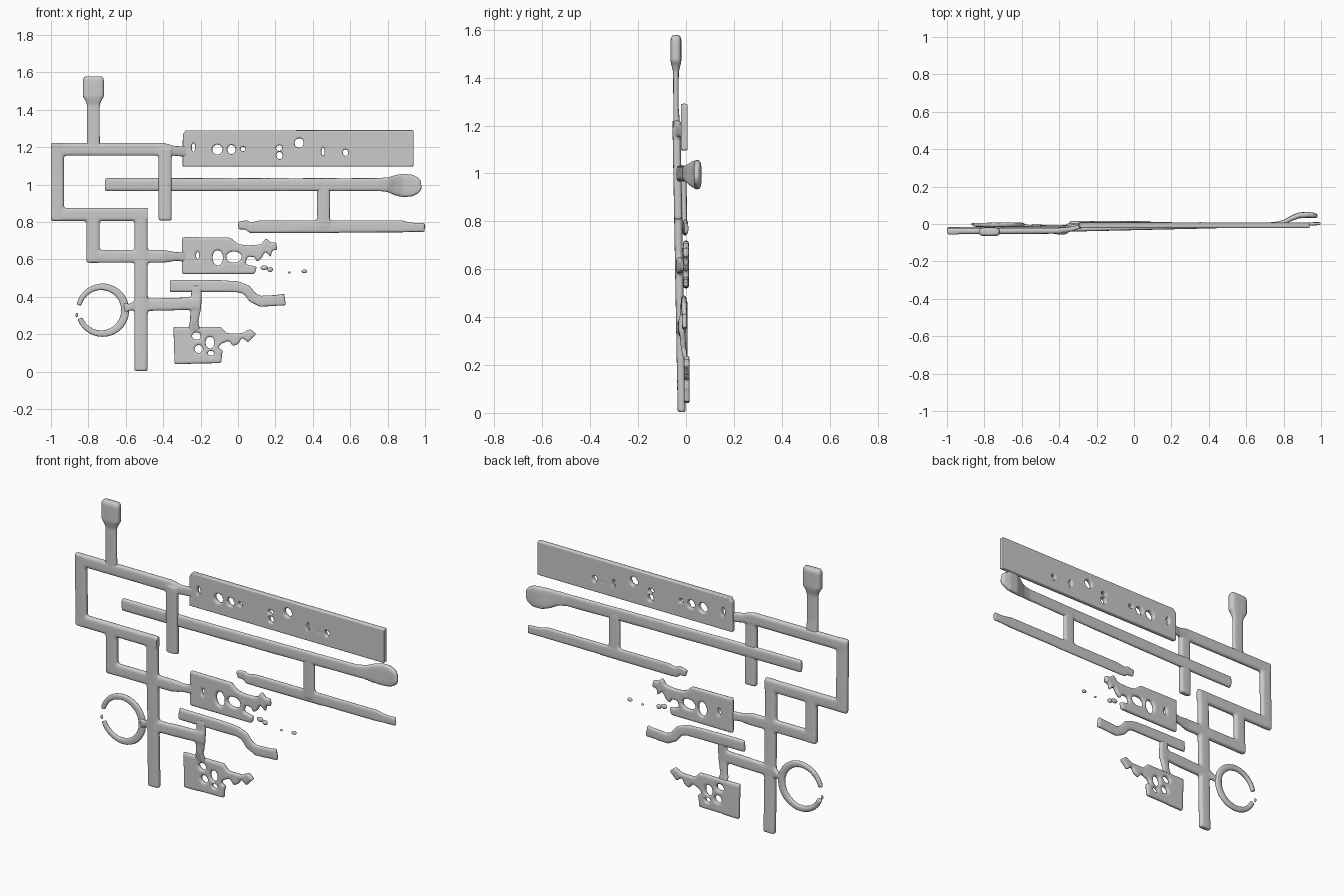
import bpy, bmesh, math
from mathutils import Vector


def soften(ob, voxel=0.007):
    # fuse overlapping pieces and round every edge
    weld = ob.modifiers.new("weld", 'WELD')
    weld.merge_threshold = 0.0002
    re = ob.modifiers.new("fuse", 'REMESH')
    re.mode = 'VOXEL'
    re.voxel_size = voxel
    re.use_smooth_shade = True
    sm = ob.modifiers.new("soften", 'SMOOTH')
    sm.factor = 0.5
    sm.iterations = 3


def loft(bm, stations, n=16, power=0.5):
    # stations: (x, y, z, width in the xz plane, thickness in y)
    pts = [Vector(s[:3]) for s in stations]
    rings = []
    for i, s in enumerate(stations):
        t = pts[min(i + 1, len(pts) - 1)] - pts[max(i - 1, 0)]
        side = Vector((-t.z, 0, t.x)).normalized()
        ring = []
        for k in range(n):
            a = 2 * math.pi * (k + 0.5) / n
            c, d = math.cos(a), math.sin(a)
            u = math.copysign(abs(c) ** power, c) * s[3] / 2
            v = math.copysign(abs(d) ** power, d) * s[4] / 2
            ring.append(bm.verts.new(pts[i] + side * u + Vector((0, v, 0))))
        rings.append(ring)
    for a, b in zip(rings, rings[1:]):
        for k in range(n):
            bm.faces.new((a[k], a[(k + 1) % n], b[(k + 1) % n], b[k]))
    bm.faces.new(rings[0][::-1])
    bm.faces.new(rings[-1])


def bars(name, paths):
    bm = bmesh.new()
    for p in paths:
        loft(bm, p)
    bmesh.ops.recalc_face_normals(bm, faces=bm.faces)
    me = bpy.data.meshes.new(name)
    bm.to_mesh(me)
    bm.free()
    ob = bpy.data.objects.new(name, me)
    bpy.context.collection.objects.link(ob)
    soften(ob)
    return ob


def plate(name, outline, holes, y, thick):
    # flat plate in the xz plane; holes are (x, z, radius x, radius z)
    cu = bpy.data.curves.new(name, 'CURVE')
    cu.dimensions = '2D'
    cu.fill_mode = 'BOTH'
    cu.extrude = thick / 2
    loops = [outline]
    for hx, hz, rx, rz in holes:
        loops.append([(hx + rx * math.cos(k * math.pi / 8), hz + rz * math.sin(k * math.pi / 8))
                      for k in range(16)])
    for lp in loops:
        sp = cu.splines.new('POLY')
        sp.points.add(len(lp) - 1)
        for p, (x, z) in zip(sp.points, lp):
            p.co = (x, z, 0, 1)
        sp.use_cyclic_u = True
    ob = bpy.data.objects.new(name, cu)
    bpy.context.collection.objects.link(ob)
    ob.rotation_euler = (math.pi / 2, 0, 0)
    ob.location.y = y
    bpy.ops.object.select_all(action='DESELECT')
    ob.select_set(True)
    bpy.context.view_layer.objects.active = ob
    bpy.ops.object.convert(target='MESH')
    soften(bpy.context.view_layer.objects.active)


def fy(x, z):
    # slight lean of the frame plane
    return -0.018 - 0.018 * z


def bar(x0, z0, x1, z1, w=0.071, t=0.034):
    return [(x0, fy(x0, z0), z0, w, t), (x1, fy(x1, z1), z1, w, t)]


# stepped frame with branches leading to the plates
bars("frame", [
    [(-1, -0.038, 1.189, 0.07, 0.034), (-0.40, -0.036, 1.189, 0.07, 0.032),
     (-0.34, -0.028, 1.18, 0.052, 0.026), (-0.27, -0.010, 1.175, 0.06, 0.018)],
    bar(-0.966, 0.808, -0.966, 1.222),
    bar(-1, 0.84, -0.483, 0.84),
    bar(-0.390, 0.808, -0.390, 1.19),
    bar(-0.518, 0.003, -0.518, 0.874),
    bar(-0.775, 0.583, -0.775, 0.84),
    [(-0.81, -0.029, 0.616, 0.07, 0.034), (-0.40, -0.026, 0.616, 0.07, 0.03),
     (-0.33, -0.014, 0.615, 0.047, 0.022), (-0.28, -0.003, 0.615, 0.06, 0.018)],
    [(-0.61, -0.008, 0.34, 0.06, 0.02), (-0.575, -0.014, 0.345, 0.035, 0.022),
     (-0.54, -0.022, 0.355, 0.066, 0.03), (-0.2, -0.018, 0.365, 0.068, 0.028)],
    [(-0.222, -0.012, 0.46, 0.056, 0.024), (-0.225, -0.016, 0.34, 0.058, 0.024),
     (-0.235, -0.010, 0.27, 0.046, 0.022), (-0.235, 0.0, 0.215, 0.07, 0.018)],
])

# upright stem with thick square tip
bars("stem", [[
    (-0.773, -0.038, 1.18, 0.07, 0.03), (-0.773, -0.042, 1.28, 0.07, 0.022),
    (-0.773, -0.042, 1.425, 0.07, 0.024), (-0.773, -0.042, 1.452, 0.088, 0.038),
    (-0.773, -0.042, 1.47, 0.114, 0.046), (-0.773, -0.042, 1.56, 0.114, 0.046),
    (-0.773, -0.042, 1.578, 0.1, 0.034)]])

# long lever with raised spoon end
bars("lever", [[
    (-0.712, -0.03, 1.0, 0.07, 0.026), (-0.3, -0.027, 1.0, 0.07, 0.026),
    (0.4, -0.012, 1.0, 0.07, 0.024), (0.75, -0.002, 1.0, 0.07, 0.024),
    (0.80, 0.008, 0.999, 0.08, 0.026), (0.84, 0.030, 0.997, 0.11, 0.03),
    (0.88, 0.046, 0.995, 0.126, 0.032), (0.93, 0.049, 0.995, 0.12, 0.032),
    (0.965, 0.046, 0.997, 0.085, 0.028), (0.98, 0.044, 0.998, 0.045, 0.02)]])

# lower rail and the link that joins it to the lever
bars("lower_rail", [
    [(0.0, -0.006, 0.78, 0.045, 0.018), (0.045, -0.006, 0.785, 0.052, 0.02),
     (0.06, -0.006, 0.77, 0.057, 0.02), (0.11, -0.005, 0.774, 0.068, 0.02),
     (0.88, -0.002, 0.776, 0.066, 0.02), (0.92, 0, 0.772, 0.054, 0.018),
     (1.0, 0.002, 0.77, 0.05, 0.016)],
    [(0.457, -0.006, 0.77, 0.07, 0.022), (0.457, -0.010, 1.0, 0.07, 0.024)]])

# bent hook
bars("hook", [[
    (-0.364, -0.010, 0.458, 0.066, 0.024), (-0.1, -0.010, 0.457, 0.066, 0.024),
    (0.0, -0.008, 0.453, 0.06, 0.022), (0.045, -0.008, 0.438, 0.056, 0.022),
    (0.08, -0.006, 0.395, 0.056, 0.022), (0.12, -0.006, 0.376, 0.06, 0.022),
    (0.20, -0.006, 0.380, 0.06, 0.022), (0.252, -0.006, 0.385, 0.064, 0.022)]])

# open ring, thinner towards the gap
ring = []
for i in range(41):
    a = math.radians(-160 + 328 * i / 40)
    w = 0.036 + 0.008 * math.cos(a)
    ring.append((-0.728 + 0.125 * math.cos(a), -0.004, 0.328 + 0.125 * math.sin(a), w, 0.022))
bars("ring", [ring])

# long top plate with holes
plate("top_plate",
      [(-0.298, 1.095), (0.938, 1.095), (0.938, 1.292), (-0.28, 1.289), (-0.295, 1.268)],
      [(-0.11, 1.187, 0.028, 0.027), (-0.035, 1.187, 0.023, 0.025), (0.027, 1.19, 0.014, 0.014),
       (0.327, 1.222, 0.025, 0.026), (0.22, 1.196, 0.018, 0.015), (0.222, 1.155, 0.017, 0.021),
       (0.455, 1.175, 0.008, 0.026), (0.575, 1.171, 0.015, 0.019), (-0.238, 1.198, 0.009, 0.028),
       (0.53, 1.165, 0.009, 0.01)],
      -0.007, 0.028)

# middle plate with a ragged right edge
plate("middle_plate",
      [(-0.3, 0.52), (0.09, 0.522), (0.1, 0.56), (0.04, 0.575), (0.05, 0.615), (0.09, 0.612),
       (0.10, 0.585), (0.125, 0.605), (0.145, 0.64), (0.175, 0.615), (0.185, 0.65), (0.21, 0.65),
       (0.205, 0.69), (0.175, 0.69), (0.15, 0.715), (0.125, 0.68), (0.05, 0.675), (0.0, 0.682),
       (-0.04, 0.716), (-0.3, 0.72)],
      [(-0.108, 0.608, 0.028, 0.042), (-0.022, 0.612, 0.042, 0.03), (-0.215, 0.62, 0.009, 0.028)],
      0.0, 0.024)

# bottom plate with a ragged right edge
plate("bottom_plate",
      [(-0.34, 0.04), (-0.09, 0.045), (-0.082, 0.115), (-0.11, 0.125), (-0.09, 0.148),
       (-0.05, 0.165), (-0.025, 0.135), (0.005, 0.15), (0.02, 0.182), (0.055, 0.155),
       (0.075, 0.18), (0.1, 0.2), (0.065, 0.228), (0.02, 0.205), (-0.06, 0.205),
       (-0.09, 0.238), (-0.345, 0.238)],
      [(-0.222, 0.19, 0.024, 0.02), (-0.15, 0.155, 0.024, 0.032), (-0.21, 0.12, 0.022, 0.022),
       (-0.145, 0.098, 0.018, 0.014)],
      0.003, 0.024)

# loose crumbs beside the middle plate and in the ring gap
for x, z, rx, rz in [(0.14, 0.555, 0.02, 0.013), (0.172, 0.545, 0.015, 0.013),
                     (0.275, 0.53, 0.007, 0.006), (0.355, 0.536, 0.015, 0.01),
                     (-0.862, 0.302, 0.007, 0.012)]:
    bpy.ops.mesh.primitive_uv_sphere_add(segments=12, ring_count=8, radius=1, location=(x, 0, z))
    crumb = bpy.context.object
    crumb.name = "crumb"
    crumb.scale = (rx, min(rx, 0.01), rz)
    bpy.ops.object.shade_smooth()
